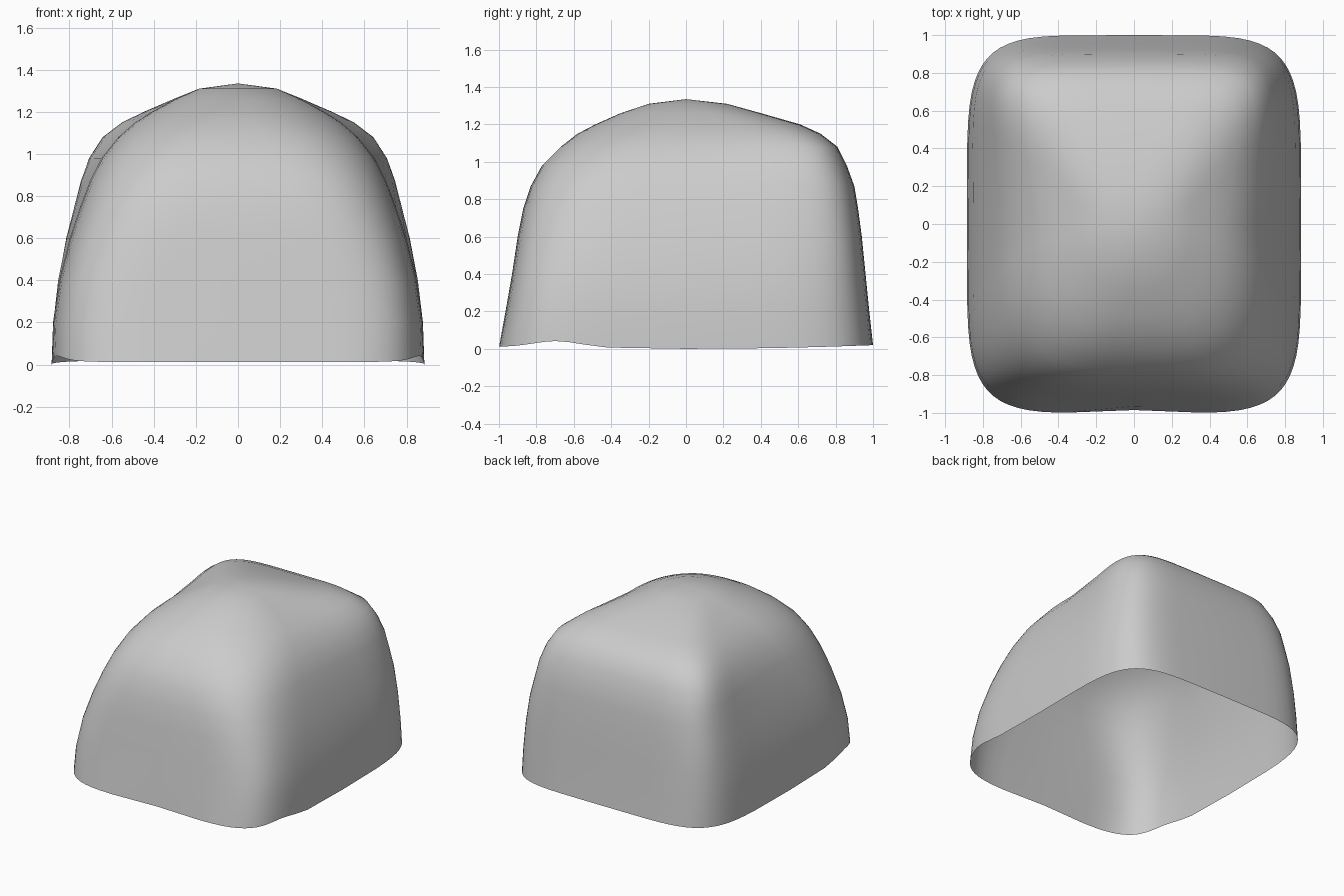
import bpy, bmesh, math

if "Cube" in bpy.data.objects:
    bpy.data.objects.remove(bpy.data.objects["Cube"])

# Ring profile: z, side half-width, front reach, back reach, front/back squareness, flare to the back
RINGS = [
    (0.00, 0.885, 1.003, 1.00, 5.3, 5.3, 0.00),
    (0.20, 0.878, 0.965, 0.98, 5.6, 5.5, 0.00),
    (0.40, 0.850, 0.93, 0.96, 5.3, 5.6, 0.02),
    (0.60, 0.800, 0.90, 0.94, 4.6, 5.6, 0.06),
    (0.75, 0.750, 0.87, 0.92, 4.1, 5.4, 0.10),
    (0.87, 0.705, 0.83, 0.90, 3.7, 5.2, 0.15),
    (0.98, 0.650, 0.77, 0.86, 3.3, 5.0, 0.21),
    (1.08, 0.570, 0.67, 0.81, 3.0, 5.0, 0.28),
    (1.15, 0.490, 0.58, 0.72, 2.6, 4.8, 0.28),
    (1.20, 0.410, 0.485, 0.61, 2.4, 4.4, 0.24),
    (1.26, 0.300, 0.35, 0.40, 2.2, 3.4, 0.15),
    (1.31, 0.185, 0.20, 0.22, 2.0, 2.3, 0.05),
]
SEG = 64


def ring_point(ring, angle):
    z, a, front, back, nf, nb, flare = ring
    c, s = math.cos(angle), math.sin(angle)
    n = nb if s > 0 else nf
    x = math.copysign(abs(c) ** (2 / n), c) * a
    v = math.copysign(abs(s) ** (2 / n), s)
    x *= 1 + flare * max(v, 0) ** 1.4
    y = v * (back if v > 0 else front)
    if z == 0:
        # wavy open rim, with a slight dent in the front
        side = min(1, abs(x) / 0.86)
        z = 0.02 * y * y * (1 - 0.4 * (y < 0))
        z += 0.036 * side ** 4 * math.exp(-((y + 0.70) / 0.2) ** 2)
        if y < 0:
            y += 0.018 * math.exp(-(x / 0.25) ** 2)
    return x, y, z


# Open-bottomed domed shell
bm = bmesh.new()
loops = [[bm.verts.new(ring_point(r, 2 * math.pi * i / SEG)) for i in range(SEG)] for r in RINGS]
for low, high in zip(loops, loops[1:]):
    for i in range(SEG):
        j = (i + 1) % SEG
        bm.faces.new((low[i], low[j], high[j], high[i]))
apex = bm.verts.new((0, 0, 1.335))
for i in range(SEG):
    bm.faces.new((loops[-1][i], loops[-1][(i + 1) % SEG], apex))
for f in bm.faces:
    f.smooth = True

mesh = bpy.data.meshes.new("domed_shell")
bm.to_mesh(mesh)
bm.free()
shell = bpy.data.objects.new("domed_shell", mesh)
bpy.context.collection.objects.link(shell)
